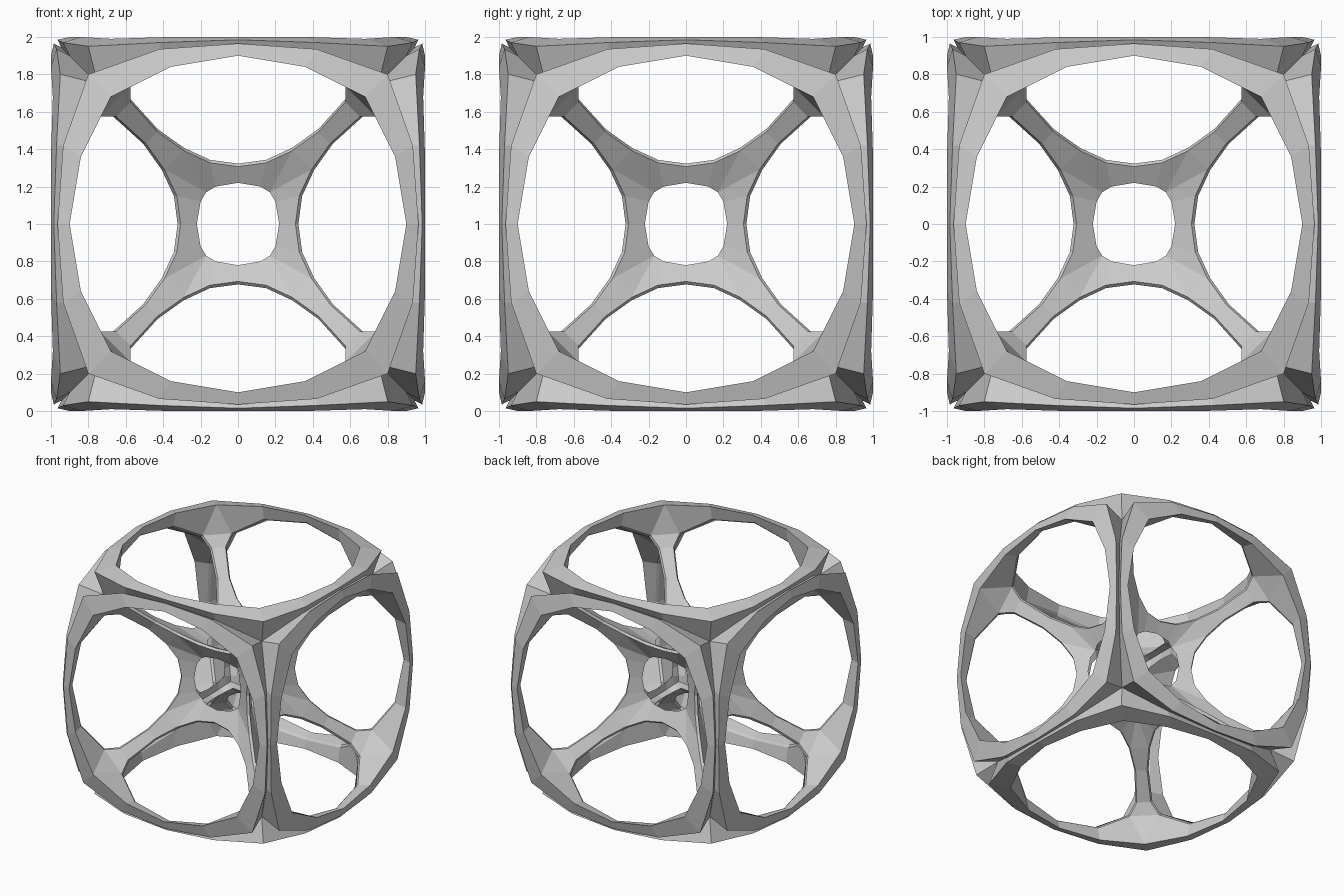
import bpy, bmesh
from itertools import permutations, product
from mathutils import Vector

cube = bpy.data.objects.get("Cube")
if cube:
    bpy.data.objects.remove(cube, do_unlink=True)

grey = bpy.data.materials.new("light_grey")
grey.use_nodes = True
colour = (0.6, 0.6, 0.6, 1)
grey.diffuse_color = colour
grey.node_tree.nodes["Principled BSDF"].inputs["Base Color"].default_value = colour

# Profile curves of one wedge: along the side, across the side, out from the face
rim = [(0, .90, 1), (.36, .84, 1), (.68, .68, .99)]            # edge of the outer opening
ridge = [(0, .965, .985), (.42, .935, .97), (.80, .80, .95)]   # raised border of the plate
groove = [(0, .945, .945), (.42, .90, .90), (.75, .75, .75)]   # valley between plates
loop = [(0, .925), (.36, .875), (.575, .745), (.575, .66),     # loop along bar, strut, core
        (.43, .50), (.29, .40), (.15, .335), (0, .315)]
side = [(x, m - .008, m + .008) for x, m in loop]              # narrow flat on that loop
seam = [(x, m, m) for x, m in loop]
core = [(0, .22, .28), (.12, .20, .27), (.17, .17, .25)]       # edge of the inner opening
core_mid = [(0, .275, .275), (.12, .265, .265), (.19, .24, .24)]
core_tip = (.235, .235, .235)
strut_mid = [((u + v) / 2, (u + v) / 2, w) for u, v, w in side]


def strip(a, b):
    """Quads joining two curves of equal length."""
    return [(a[i], a[i + 1], b[i + 1], b[i]) for i in range(len(a) - 1)]


wedge = strip(rim, ridge) + strip(ridge, groove)               # outer plate and groove
wedge += strip(rim, side[:3])                                  # inside of the outer bar
wedge += [(rim[2], side[2], strut_mid[2])]
wedge += strip(side[2:6], strut_mid[2:6])                      # diagonal strut
wedge += strip(side, seam)
wedge += [(side[5], core[2], strut_mid[5])]
wedge += strip(side[:4:-1], core)                              # outside of the core
wedge += strip(core, core_mid)                                 # inside of the core
wedge += [(core[2], core_mid[2], core_tip)]

# Repeat the wedge over the full symmetry of the cube
bm = bmesh.new()
for order in permutations(range(3)):
    for signs in product((1, -1), repeat=3):
        for face in wedge:
            bm.faces.new([bm.verts.new(Vector([p[order[i]] * signs[i] for i in range(3)]))
                          for p in face])
bmesh.ops.remove_doubles(bm, verts=bm.verts, dist=0.0005)
bmesh.ops.recalc_face_normals(bm, faces=bm.faces)
bmesh.ops.translate(bm, verts=bm.verts, vec=(0, 0, 1))

mesh = bpy.data.meshes.new("cube_lattice")
bm.to_mesh(mesh)
bm.free()
mesh.materials.append(grey)
lattice = bpy.data.objects.new("cube_lattice", mesh)
bpy.context.collection.objects.link(lattice)
